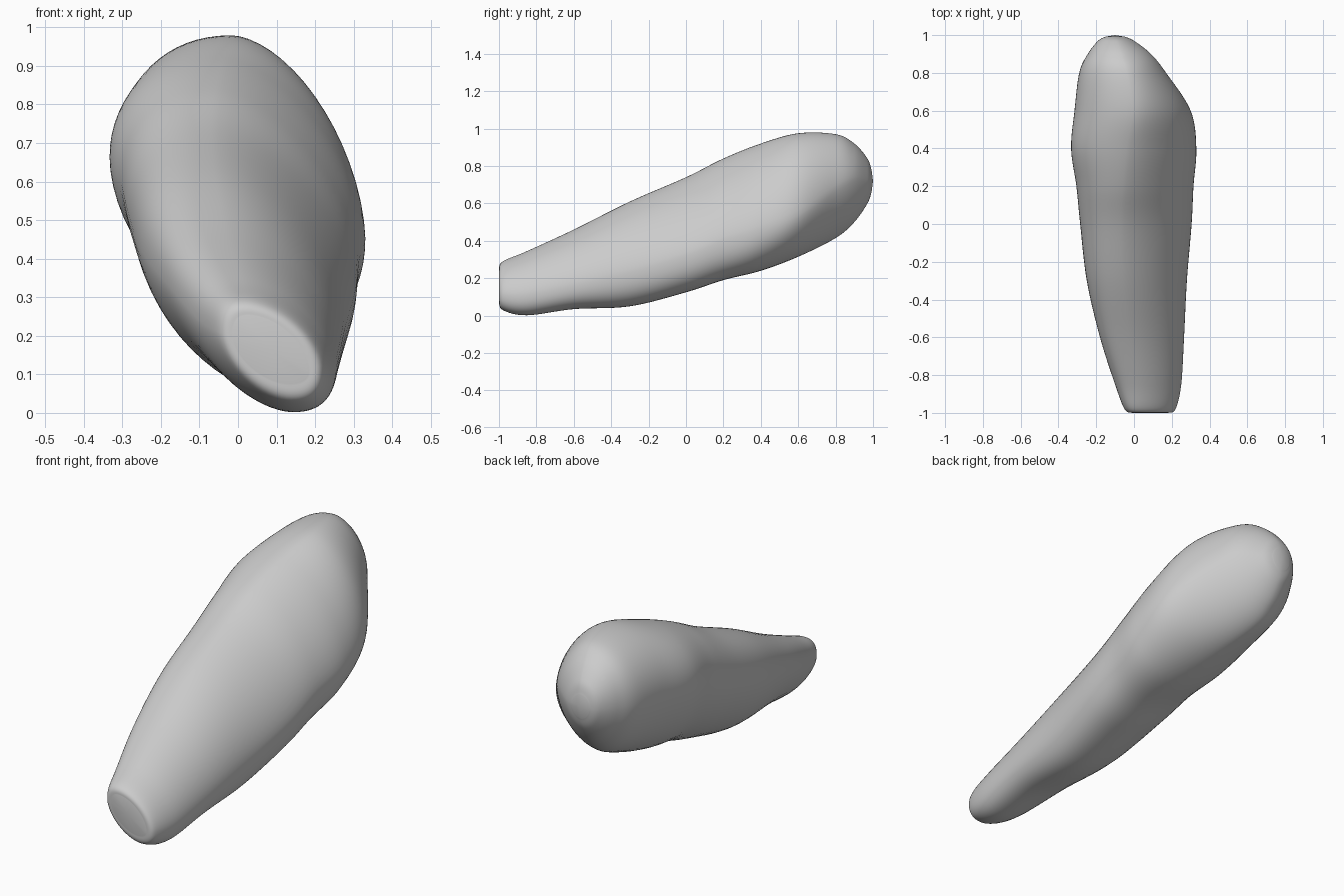
import bpy, bmesh
from math import sin, cos, pi, exp

cube = bpy.data.objects.get("Cube")
if cube:
    bpy.data.objects.remove(cube, do_unlink=True)

# Stations along the body: y, then the four extreme points of each section
# as left x, left z, right x, right z, top x, top z, bottom x, bottom z
STATIONS = [
    (-1.00, -0.01, 0.20, 0.18, 0.11, 0.03, 0.25, 0.13, 0.08),
    (-0.98, -0.05, 0.21, 0.22, 0.11, 0.02, 0.29, 0.14, 0.03),
    (-0.85, -0.10, 0.24, 0.25, 0.11, 0.01, 0.345, 0.14, 0.002),
    (-0.60, -0.18, 0.33, 0.265, 0.16, -0.03, 0.46, 0.13, 0.035),
    (-0.30, -0.25, 0.42, 0.28, 0.23, -0.06, 0.61, 0.11, 0.05),
    (0.00, -0.285, 0.52, 0.305, 0.32, -0.07, 0.74, 0.11, 0.125),
    (0.20, -0.305, 0.60, 0.315, 0.40, -0.06, 0.84, 0.10, 0.19),
    (0.40, -0.333, 0.66, 0.33, 0.46, -0.04, 0.92, 0.07, 0.24),
    (0.60, -0.315, 0.69, 0.30, 0.54, -0.01, 0.975, 0.01, 0.315),
    (0.80, -0.29, 0.71, 0.17, 0.68, -0.04, 0.97, -0.07, 0.415),
    (0.90, -0.245, 0.72, 0.09, 0.73, -0.07, 0.92, -0.09, 0.50),
    (0.97, -0.19, 0.72, 0.00, 0.72, -0.09, 0.84, -0.10, 0.60),
    (0.992, -0.15, 0.72, -0.05, 0.72, -0.1, 0.78, -0.1, 0.66),
]
SIDES, STEPS = 64, 8


def spline(p, q, r, s, t):
    """Smooth value between q and r."""
    return q + 0.5 * t * (r - p + t * (2 * p - 5 * q + 4 * r - s
                                       + t * (3 * (q - r) + s - p)))


def blend(y, start, end, a, b):
    """Ease from a to b while y runs from start to end."""
    f = max(0, min(1, (y - start) / (end - start)))
    return a + (b - a) * f * f * (3 - 2 * f)


def fullness(y):
    """Roundness of the upper right, upper left, lower left, lower right flanks."""
    hollow = 0.15 * exp(-((y - 0.1) / 0.45) ** 2)
    return (1.72 - hollow, blend(y, -0.9, 0.6, 2.7, 2.1),
            blend(y, -0.5, 0.8, 1.68, 1.85), blend(y, 0.2, 0.8, 2.45, 1.8))


def ring(y, lx, lz, rx, rz, tx, tz, bx, bz):
    """Four rounded flanks joining the extreme points of one section."""
    corners = [(rx, rz), (tx, tz), (lx, lz), (bx, bz)]
    points = []
    for q, power in enumerate(fullness(y)):
        (ax, az), (ex, ez) = corners[q], corners[(q + 1) % 4]
        ox, oz = (ex, az) if q % 2 == 0 else (ax, ez)
        for i in range(SIDES // 4):
            t = pi / 2 * i / (SIDES // 4)
            u, v = cos(t) ** (2 / power), sin(t) ** (2 / power)
            points.append((ox + (ax - ox) * u + (ex - ox) * v, y,
                           oz + (az - oz) * u + (ez - oz) * v))
    return points


# Dense sections between the stations
sections = []
last = len(STATIONS) - 1
for n in range(last):
    quad = [STATIONS[max(0, min(last, n + o))] for o in (-1, 0, 1, 2)]
    for j in range(STEPS):
        sections.append([spline(*v, j / STEPS) for v in zip(*quad)])
sections.append(STATIONS[-1])

# Skin the sections and close both ends
bm = bmesh.new()
rings = [[bm.verts.new(p) for p in ring(*s)] for s in sections]
for lower, upper in zip(rings, rings[1:]):
    for i in range(SIDES):
        k = (i + 1) % SIDES
        bm.faces.new((lower[i], lower[k], upper[k], upper[i]))
for loop, tip in ((rings[0], (0.085, -1.0, 0.165)), (rings[-1], (-0.1, 1.0, 0.72))):
    pole = bm.verts.new(tip)
    for i in range(SIDES):
        bm.faces.new((loop[i], loop[(i + 1) % SIDES], pole))
bmesh.ops.recalc_face_normals(bm, faces=bm.faces)
for face in bm.faces:
    face.smooth = True

mesh = bpy.data.meshes.new("tapered_body")
bm.to_mesh(mesh)
bm.free()
body = bpy.data.objects.new("tapered_body", mesh)
bpy.context.collection.objects.link(body)

# Plain grey surface
grey = bpy.data.materials.new("light_grey")
grey.use_nodes = True
color = (0.6, 0.6, 0.6, 1)
grey.diffuse_color = color
grey.node_tree.nodes["Principled BSDF"].inputs["Base Color"].default_value = color
mesh.materials.append(grey)
